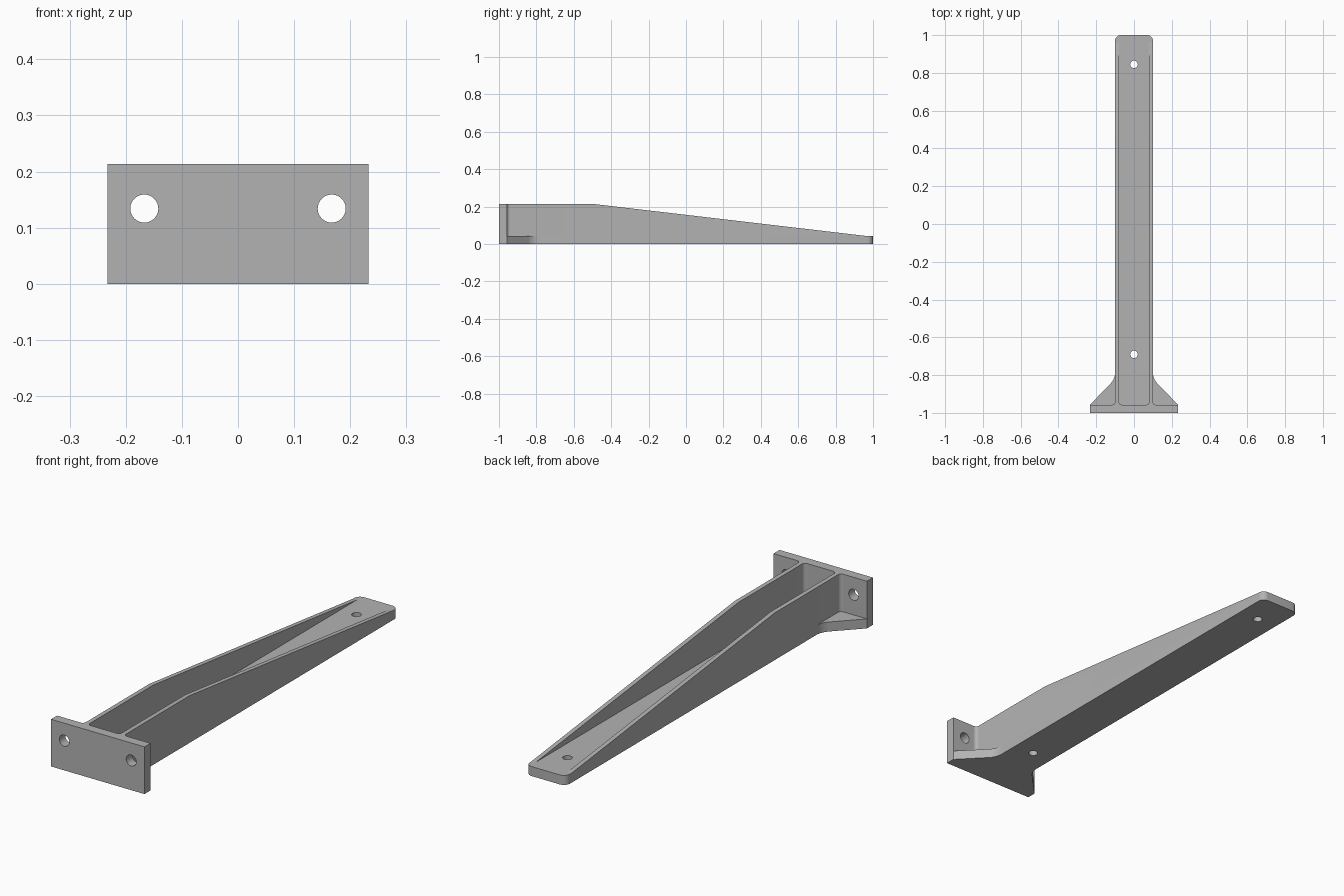
import bpy, bmesh
from math import cos, sin, pi
from mathutils import Vector

if "Cube" in bpy.data.objects:
    bpy.data.objects.remove(bpy.data.objects["Cube"], do_unlink=True)

HEIGHT, FLOOR = 0.213, 0.043          # total height, base thickness
HALF, INNER = 0.1, 0.08               # outer and inner rib faces
WIDE, BACK = 0.233, -0.957            # mounting plate half width, inner face

grey = bpy.data.materials.new("plain grey")
grey.use_nodes = True
grey.diffuse_color = (0.45, 0.45, 0.45, 1)
grey.node_tree.nodes["Principled BSDF"].inputs["Base Color"].default_value = (0.45, 0.45, 0.45, 1)


def arc(cx, cy, r, a0, a1, n=8):
    """Points along an arc, angles in degrees."""
    angles = [(a0 + (a1 - a0) * i / n) * pi / 180 for i in range(n + 1)]
    return [(cx + r * cos(a), cy + r * sin(a)) for a in angles]


def prism(bm, outline, z0, z1):
    """Extrude a plan outline from z0 to z1."""
    face = bm.faces.new([bm.verts.new((x, y, z0)) for x, y in outline])
    top = bmesh.ops.extrude_face_region(bm, geom=[face])["geom"]
    verts = [g for g in top if isinstance(g, bmesh.types.BMVert)]
    bmesh.ops.translate(bm, verts=verts, vec=(0, 0, z1 - z0))


def finish(bm, name):
    bmesh.ops.recalc_face_normals(bm, faces=bm.faces)
    mesh = bpy.data.meshes.new(name)
    bm.to_mesh(mesh)
    bm.free()
    obj = bpy.data.objects.new(name, mesh)
    mesh.materials.append(grey)
    bpy.context.collection.objects.link(obj)
    return obj


def smooth(obj):
    bpy.ops.object.select_all(action="DESELECT")
    obj.select_set(True)
    bpy.context.view_layer.objects.active = obj
    bpy.ops.object.shade_smooth_by_angle(angle=0.5)


def drill(obj, radius, centres, rotation=(0, 0, 0)):
    """Cut round holes with hidden cylinders."""
    for c in centres:
        bpy.ops.mesh.primitive_cylinder_add(vertices=32, radius=radius, depth=0.2,
                                            location=c, rotation=rotation)
        cutter = bpy.context.object
        cutter.name = "hole_cutter"
        cutter.data.materials.append(grey)
        cutter.hide_render = True
        cutter.hide_set(True)
        cutter.display_type = "WIRE"
        mod = obj.modifiers.new("hole", "BOOLEAN")
        mod.operation, mod.solver, mod.object = "DIFFERENCE", "EXACT", cutter


# Base strip with flared foot and rounded tip
r = 0.085
bend = arc(HALF + r, -0.785, r, 225, 180)
tip = arc(HALF - 0.03, 0.97, 0.03, 0, 90)
side = [(WIDE, BACK)] + bend + tip
bm = bmesh.new()
prism(bm, side + [(-x, y) for x, y in reversed(side)], 0, FLOOR)
base = finish(bm, "base_strip")
smooth(base)
drill(base, 0.02, [(0, 0.845, 0), (0, -0.69, 0)])

# Mounting plate
bm = bmesh.new()
prism(bm, [(-WIDE, -1), (WIDE, -1), (WIDE, BACK), (-WIDE, BACK)], 0, HEIGHT)
plate = finish(bm, "mounting_plate")
smooth(plate)
drill(plate, 0.025, [(s * 0.167, -0.98, 0.134) for s in (-1, 1)], (pi / 2, 0, 0))

# Tapered side ribs, filleted where they meet the plate
f = 0.016
plan = (arc(INNER - f, BACK + f, f, -90, 0) + [(INNER, 0.965), (HALF, 0.965)]
        + arc(HALF + f, BACK + f, f, 180, 270))
start, end = Vector((0, -0.49, HEIGHT)), Vector((0, 0.96, FLOOR))
run = end - start
for name, s in (("left_rib", 1), ("right_rib", -1)):
    bm = bmesh.new()
    prism(bm, [(s * x, y) for x, y in plan], FLOOR, HEIGHT)
    bmesh.ops.bisect_plane(bm, geom=bm.verts[:] + bm.edges[:] + bm.faces[:], plane_co=start,
                           plane_no=(0, -run.z, run.y), clear_outer=True)
    bmesh.ops.holes_fill(bm, edges=[e for e in bm.edges if e.is_boundary])
    smooth(finish(bm, name))
